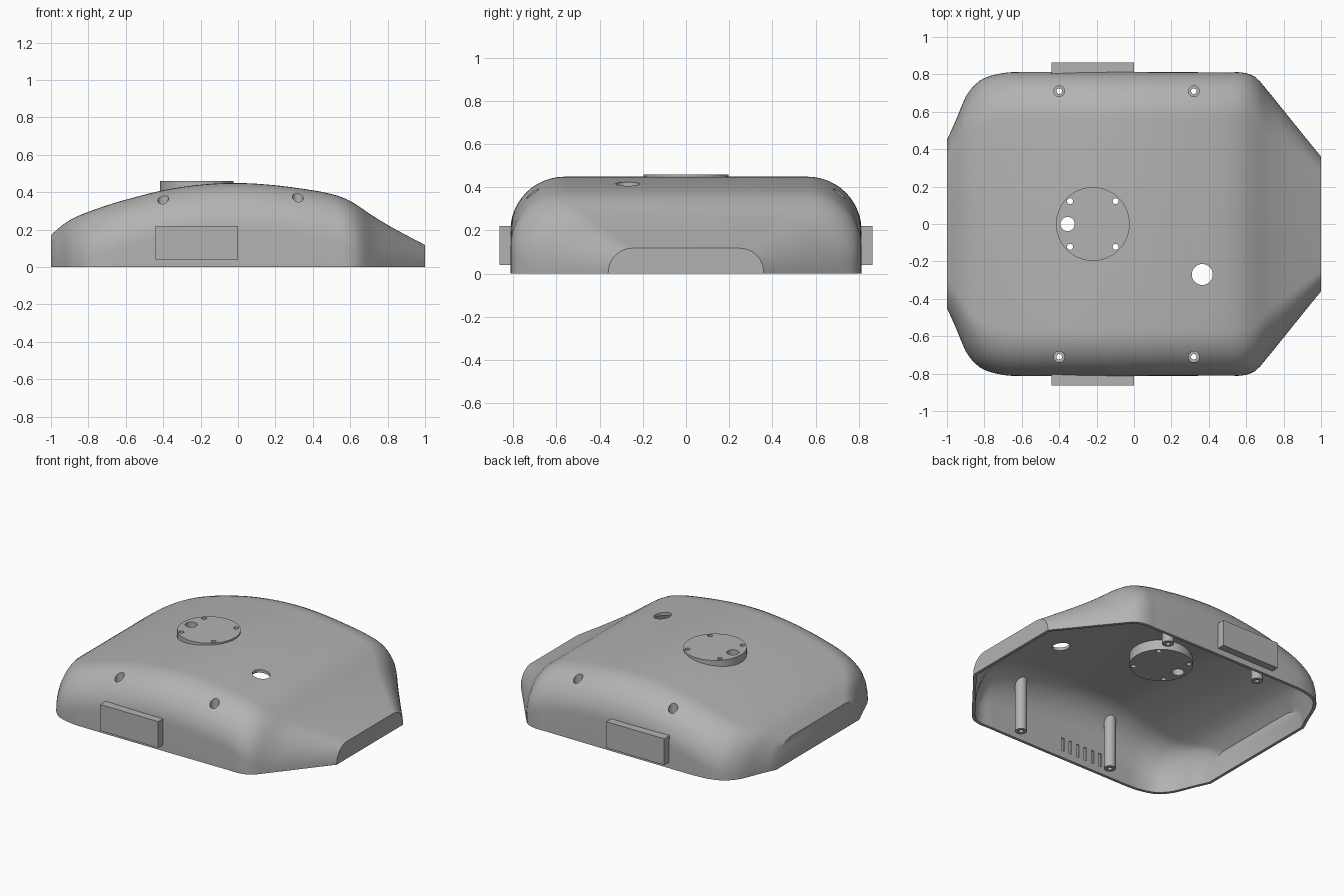
import bpy, bmesh, math

old = bpy.data.objects.get("Cube")
if old:
    bpy.data.objects.remove(old, do_unlink=True)

grey = bpy.data.materials.new("plain grey")
grey.use_nodes = True
colour = (0.45, 0.45, 0.45, 1)
grey.diffuse_color = colour
grey.node_tree.nodes["Principled BSDF"].inputs["Base Color"].default_value = colour

# Stations along the cover: x, half width, height
STATIONS = [(-1, .45, .17), (-.95, .56, .215), (-.9, .68, .25), (-.85, .745, .275),
            (-.8, .78, .295), (-.7, .807, .33), (-.6, .813, .36), (-.4, .813, .41),
            (-.2, .813, .44), (0, .813, .449), (.2, .812, .437), (.4, .811, .41),
            (.5, .81, .39), (.58, .81, .363), (.65, .785, .322), (.7, .73, .287),
            (.8, .607, .225), (.9, .483, .17), (1, .36, .118)]
WALL = 0.02


def profile(x):
    """Smoothly interpolated half width and height at x."""
    s = STATIONS
    i = max(k for k in range(len(s) - 1) if s[k][0] <= x)
    a, b = s[i], s[i + 1]
    before, after = s[max(i - 1, 0)], s[min(i + 2, len(s) - 1)]
    d = b[0] - a[0]
    t = (x - a[0]) / d
    out = []
    for c in (1, 2):
        m0 = (b[c] - before[c]) / (b[0] - before[0]) * d
        m1 = (after[c] - a[c]) / (after[0] - a[0]) * d
        e = b[c] - a[c]
        out.append(a[c] + t * m0 + t * t * (3 * e - 2 * m0 - m1)
                   + t ** 3 * (m0 + m1 - 2 * e))
    return out


def corner(h):
    return min(0.25, 0.95 * h)


def surface_z(x, y):
    w, h = profile(x)
    r = corner(h)
    over = max(0, abs(y) - (w - r))
    return h - r + math.sqrt(max(0, r * r - over * over))


def make(name, bm):
    bmesh.ops.recalc_face_normals(bm, faces=bm.faces)
    mesh = bpy.data.meshes.new(name)
    bm.to_mesh(mesh)
    bm.free()
    mesh.materials.append(grey)
    ob = bpy.data.objects.new(name, mesh)
    bpy.context.collection.objects.link(ob)
    return ob


def cylinder(name, x, y, r, z0, z1, sides=32):
    bm = bmesh.new()
    bmesh.ops.create_cone(bm, cap_ends=True, segments=sides, radius1=r, radius2=r, depth=z1 - z0)
    bmesh.ops.translate(bm, verts=bm.verts, vec=(x, y, (z0 + z1) / 2))
    return make(name, bm)


def box(name, lo, hi):
    bm = bmesh.new()
    bmesh.ops.create_cube(bm, size=1)
    for v in bm.verts:
        v.co = [(a + b) / 2 + c * (b - a) for a, b, c in zip(lo, hi, v.co)]
    return make(name, bm)


def activate(ob):
    bpy.ops.object.select_all(action='DESELECT')
    ob.select_set(True)
    bpy.context.view_layer.objects.active = ob


def cut(cutter, *targets):
    cutter.hide_render = True
    for ob in targets:
        mod = ob.modifiers.new("cut", 'BOOLEAN')
        mod.operation, mod.solver, mod.object = 'DIFFERENCE', 'EXACT', cutter
        activate(ob)
        bpy.ops.object.modifier_apply(modifier=mod.name)
    bpy.data.objects.remove(cutter, do_unlink=True)


# Cover shell: lofted arched sections, closed at both ends and open below
STEPS, ARC = 80, 12
bm = bmesh.new()
rings = []
for i in range(STEPS + 1):
    x = -1 + 2 * i / STEPS
    w, h = profile(x)
    r = corner(h)
    half = [(w, 0)]
    for k in range(ARC + 1):
        a = math.pi / 2 * k / ARC
        half.append((w - r + r * math.cos(a), h - r + r * math.sin(a)))
    section = half + [(-y, z) for y, z in reversed(half)]
    rings.append([bm.verts.new((x, y, z)) for y, z in section])
for p, q in zip(rings, rings[1:]):
    for k in range(len(p) - 1):
        bm.faces.new((p[k], p[k + 1], q[k + 1], q[k]))
bm.faces.new(rings[0])
bm.faces.new(rings[-1])
shell = make("cover_shell", bm)
highest = max(shell.data.polygons, key=lambda f: f.center.z)
if highest.normal.z < 0:
    shell.data.flip_normals()
solid = shell.modifiers.new("wall", 'SOLIDIFY')
solid.thickness, solid.offset, solid.use_even_offset = WALL, -1, True
activate(shell)
bpy.ops.object.modifier_apply(modifier=solid.name)
parts = [shell]

# Round mounting disc with four screw holes and a cable hole
DISC_X = -0.22
disc = cylinder("mounting_disc", DISC_X, 0, 0.197, 0.36, 0.46, 64)
parts.append(disc)
for sx in (-1, 1):
    for sy in (-1, 1):
        cut(cylinder("cutter", DISC_X + sx * .122, sy * .122, .016, .2, .6, 20), shell, disc)
cut(cylinder("cutter", -.355, 0, .038, .2, .6), shell, disc)

# Single opening in the roof
cut(cylinder("cutter", .365, -.27, .056, .2, .6, 40), shell)

for side, label in ((-1, "front"), (1, "back")):
    # Screw posts, sloped at the top to meet the roof, counterbored from above
    for x, place in ((-.4, "right"), (.32, "left")):
        y = side * .71
        post = cylinder(f"{label}_{place}_screw_post", x, y, .037, 0, .2)
        for v in post.data.vertices:
            if v.co.z > .1:
                v.co.z = surface_z(v.co.x, v.co.y) - WALL / 2
        cut(cylinder("cutter", x, y, .029, .06, .6), shell, post)
        cut(cylinder("cutter", x, y, .015, -.1, .6, 20), post)
        parts.append(post)
    # Vent slots behind a raised side cover
    for i in range(6):
        x = -.09 - .06 * i
        ys = sorted((side * .75, side * .83))
        cut(box("cutter", (x - .011, ys[0], .05), (x + .011, ys[1], .14)), shell)
    ys = sorted((side * .8, side * .864))
    parts.append(box(f"{label}_vent_cover", (-.44, ys[0], .04), (0, ys[1], .22)))

for ob in parts:
    activate(ob)
    bpy.ops.object.shade_smooth_by_angle(angle=math.radians(30))
